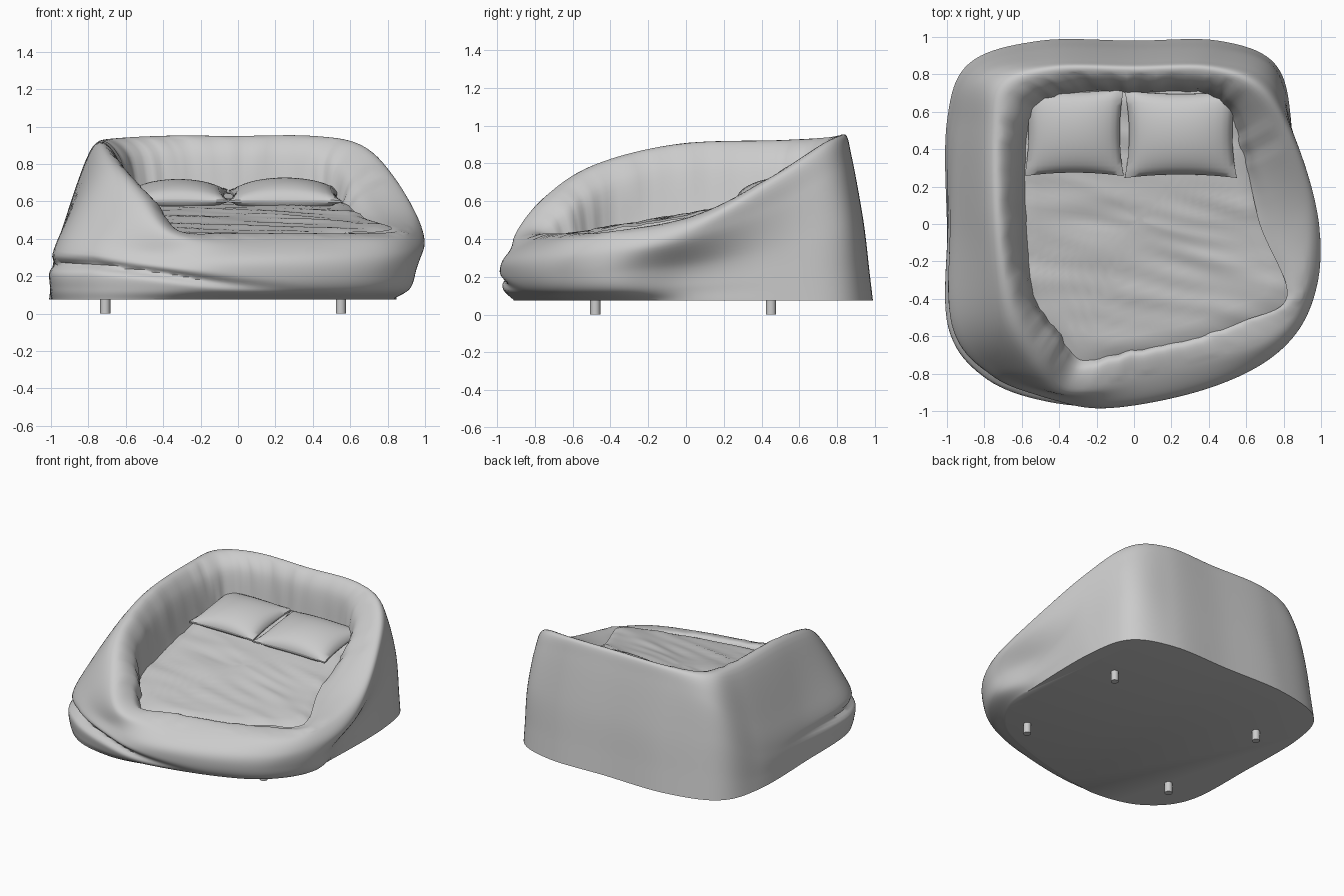
import bpy, bmesh, math
from mathutils import Vector, noise

if "Cube" in bpy.data.objects:
    bpy.data.objects.remove(bpy.data.objects["Cube"], do_unlink=True)

fabric = bpy.data.materials.new("grey_fabric")
fabric.use_nodes = True
fabric.diffuse_color = (0.6, 0.6, 0.6, 1)
fabric.node_tree.nodes["Principled BSDF"].inputs["Base Color"].default_value = (0.6, 0.6, 0.6, 1)


def finish(name, bm, angle=50):
    """Turn a bmesh into a named, smooth-shaded object."""
    mesh = bpy.data.meshes.new(name)
    bm.to_mesh(mesh)
    bm.free()
    mesh.materials.append(fabric)
    obj = bpy.data.objects.new(name, mesh)
    bpy.context.collection.objects.link(obj)
    bpy.ops.object.select_all(action="DESELECT")
    bpy.context.view_layer.objects.active = obj
    obj.select_set(True)
    bpy.ops.object.shade_smooth_by_angle(angle=math.radians(angle))
    return obj


def spline(a, b, c, d, t):
    """Catmull-Rom interpolation between b and c."""
    return 0.5 * (2 * b + (c - a) * t + (2 * a - 5 * b + 4 * c - d) * t * t
                  + (3 * b - a - 3 * c + d) * t ** 3)


def closed_loop(points, steps=10):
    p = [Vector(q) for q in points]
    n = len(p)
    return [spline(p[i - 1], p[i], p[(i + 1) % n], p[(i + 2) % n], k / steps)
            for i in range(n) for k in range(steps)]


def open_path(p, steps=8):
    q = [2 * p[0] - p[1]] + p + [2 * p[-1] - p[-2]]
    path = [spline(*q[i:i + 4], k / steps) for i in range(len(p) - 1) for k in range(steps)]
    return path + [p[-1]]


def bridge(bm, low, high):
    for i in range(len(low)):
        j = (i + 1) % len(low)
        bm.faces.new((low[i], low[j], high[j], high[i]))


def bed_height(y):
    return 0.53 + 0.167 * y


# Sixteen stations round the sofa, from the back centre by way of +x
base = [(0, .98), (.45, .98), (.75, .86), (.84, .55), (.84, 0), (.8, -.36), (.6, -.62), (.28, -.76),
        (-.1, -.86), (-.42, -.91), (-.76, -.82), (-.97, -.55), (-1, 0), (-1, .55), (-.88, .86), (-.5, .98)]
base = [(x, y, .075) for x, y in base]
middle = [(0, .93, .5), (.44, .93, .5), (.74, .83, .48), (.84, .5, .35), (.88, .02, .26), (.95, -.38, .23),
          (.77, -.68, .22), (.42, -.87, .22), (-.08, -.98, .22), (-.42, -.96, .22), (-.78, -.83, .23),
          (-.99, -.55, .24), (-.99, 0, .27), (-.97, .52, .3), (-.84, .82, .5), (-.46, .93, .5)]
shoulder = [(0, .87, .83), (.42, .87, .83), (.71, .78, .75), (.85, .49, .58), (.985, 0, .4), (.97, -.36, .34),
            (.8, -.65, .32), (.42, -.85, .31), (-.1, -.96, .3), (-.47, -.9, .32), (-.75, -.78, .38),
            (-.93, -.52, .42), (-.94, 0, .45), (-.92, .5, .5), (-.79, .79, .75), (-.46, .87, .83)]
crest = [(0, .83, .95), (.4, .83, .95), (.66, .73, .9), (.83, .47, .73), (.94, .08, .52), (.92, -.39, .41),
         (.73, -.62, .4), (.36, -.76, .39), (-.05, -.86, .38), (-.37, -.9, .43), (-.54, -.75, .62),
         (-.69, -.49, .78), (-.76, -.04, .88), (-.77, .5, .9), (-.7, .74, .93), (-.42, .83, .95)]
inner = [(0, .74, .86), (.36, .74, .86), (.54, .64, .8), (.66, .38, .66), (.78, 0, .51), (.86, -.39, .44),
         (.61, -.54, .43), (.3, -.65, .43), (-.05, -.72, .43), (-.31, -.78, .44), (-.43, -.62, .58),
         (-.57, -.4, .71), (-.64, 0, .81), (-.64, .45, .84), (-.56, .66, .86), (-.32, .74, .86)]
floor = [(0, .7), (.34, .7), (.5, .6), (.57, .35), (.65, 0), (.79, -.37), (.56, -.5), (.28, -.6),
         (-.05, -.67), (-.28, -.71), (-.4, -.57), (-.53, -.38), (-.57, 0), (-.57, .45), (-.51, .62), (-.3, .7)]
bed_edge = [(x, y, bed_height(y)) for x, y in floor]

# Rounded underside of the overhanging front lip
under = []
for low, high in zip(base, middle):
    spread = 0.75 if low[1] < -.2 else 0.35
    p = Vector(low).lerp(Vector(high), spread)
    p.z = low[2] + 0.35 * (high[2] - low[2])
    under.append(p)

# Shell: one continuous skin from the base, over the padded rim, down to the bed
rows = [base, under, middle, shoulder, crest, inner, [(x, y, z - .04) for x, y, z in bed_edge]]
loops = [closed_loop(r) for r in rows]
sections = [open_path(list(s)) for s in zip(*loops)]
for i, section in enumerate(sections):
    turn = i / 10
    fold = math.exp(-((turn - 9.7) / 2) ** 4)
    crease = .265 - .05 * max(0, 10 - turn)
    for k, p in enumerate(section):
        # Tucked crease below the draped corner, sinking towards the front
        if k < 30:
            dent = 0.04 * fold * math.exp(-((p.z - crease) / .025) ** 2)
            p.x *= 1 - dent
            p.y *= 1 - dent
        # Gathers on the inside of the padding
        elif k > 34:
            gather = 0.02 * noise.noise(Vector((turn * 4.5, p.z * 2, 3)))
            p.x *= 1 + gather
            p.y *= 1 + gather

bm = bmesh.new()
rings = [[bm.verts.new(p) for p in ring] for ring in zip(*sections)]
for low, high in zip(rings, rings[1:]):
    bridge(bm, low, high)
bm.faces.new(rings[0])
bm.faces.new(rings[-1])
bmesh.ops.recalc_face_normals(bm, faces=bm.faces)
finish("padded_shell", bm)

# Mattress: rings shrinking to the middle, with soft creases running across
bm = bmesh.new()
centre = Vector((0.03, 0.02, bed_height(0.02)))
edge = closed_loop(bed_edge)
rings = []
for k in range(16):
    ring = []
    for p in edge:
        q = centre.lerp(p, 1.04 - k * 0.067)
        q.z += 0.014 * noise.noise(Vector((q.x * 2.5, q.y * 12 + q.x * 2, 0)))
        q.z -= 0.015 if k == 0 else 0
        ring.append(bm.verts.new(q))
    rings.append(ring)
for low, high in zip(rings, rings[1:]):
    bridge(bm, low, high)
bm.faces.new(rings[-1])
bmesh.ops.recalc_face_normals(bm, faces=bm.faces)
if sum(f.normal.z for f in bm.faces) < 0:
    bmesh.ops.reverse_faces(bm, faces=bm.faces)
finish("mattress", bm)


def pillow(name, x, y, width, depth, height):
    """Domed square with drawn-out corners, lying on the sloping bed."""
    bm = bmesh.new()
    bmesh.ops.create_cube(bm, size=2)
    bmesh.ops.subdivide_edges(bm, edges=bm.edges, cuts=15, use_grid_fill=True)
    for v in bm.verts:
        u, w, side = v.co
        puff = max(0, (1 - u * u) * (1 - w * w)) ** 0.6
        v.co = (u * width / 2 * (1 - .08 * (1 - w * w) * u * u),
                w * depth / 2 * (1 - .08 * (1 - u * u) * w * w),
                side * (0.006 + height / 2 * puff))
    obj = finish(name, bm)
    obj.location = (x, y, bed_height(y) + 0.018)
    obj.rotation_euler.x = math.radians(7)


pillow("right_pillow", -.32, .49, .53, .47, .16)
pillow("left_pillow", .25, .48, .6, .47, .18)

# Short round legs
for side, x in (("right", -.71), ("left", .55)):
    for end, y in (("front", -.48), ("back", .45)):
        bm = bmesh.new()
        bmesh.ops.create_cone(bm, cap_ends=True, segments=12, radius1=.027, radius2=.027, depth=.09)
        leg = finish(f"{end}_{side}_leg", bm, 40)
        leg.location = (x, y, .045)
